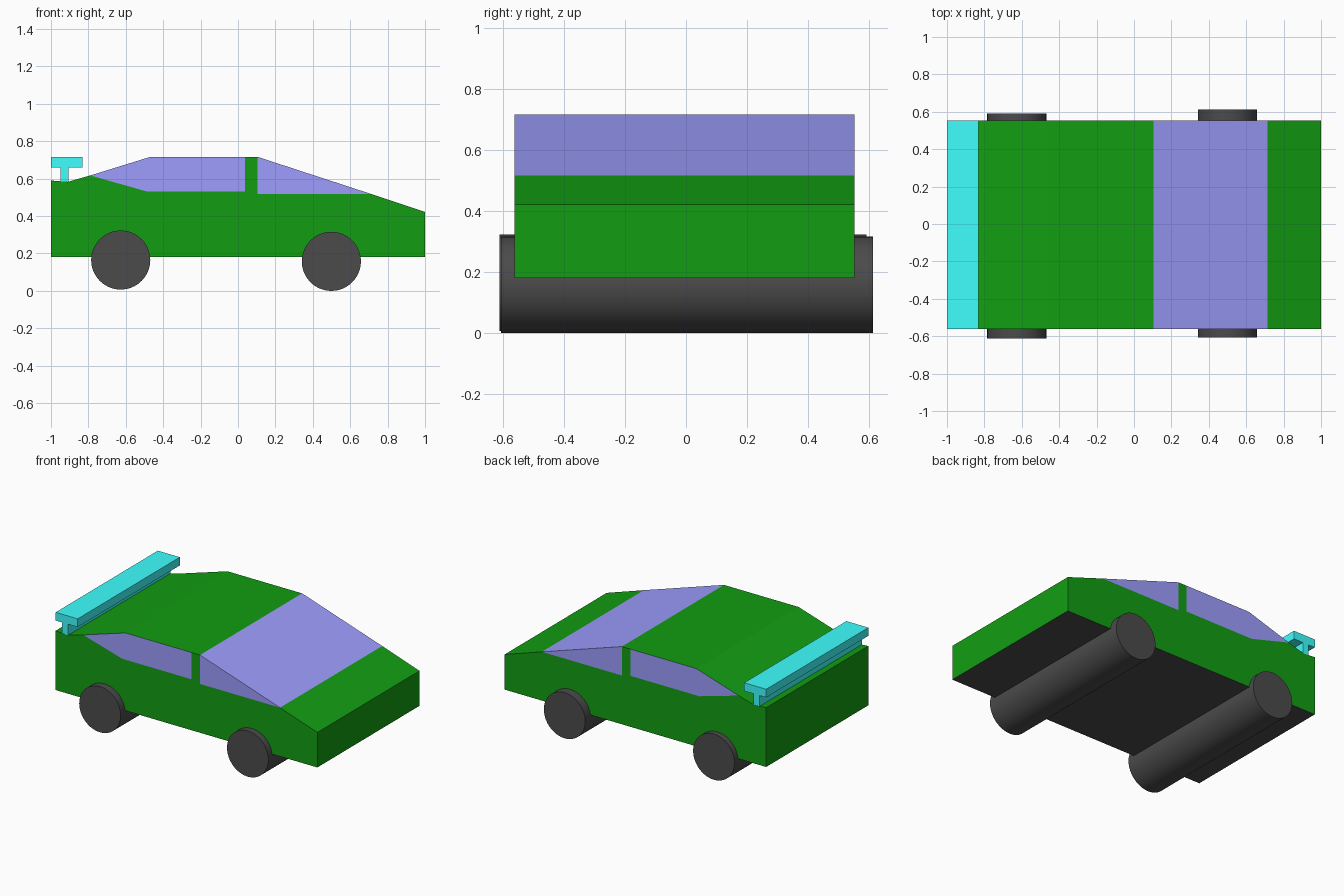
import bpy, bmesh, math

if "Cube" in bpy.data.objects:
    bpy.data.objects.remove(bpy.data.objects["Cube"])


def material(name, r, g, b):
    m = bpy.data.materials.new(name)
    m.diffuse_color = (r, g, b, 1)
    m.use_nodes = True
    m.node_tree.nodes["Principled BSDF"].inputs["Base Color"].default_value = m.diffuse_color
    return m


GREEN = material("green_paint", 0.006, 0.34, 0.006)
GLASS = material("tinted_glass", 0.34, 0.34, 1.0)
CYAN = material("cyan_paint", 0.05, 1.0, 1.0)
DARK = material("dark_rubber", 0.07, 0.07, 0.07)
Y0, Y1 = -0.562, 0.553


def shell(name, sides, skin, mats):
    """Side polygons on both flanks, joined across the width by a skin.
    sides: [(points, material index)]; skin: [(start point, material index of next strip)]"""
    bm = bmesh.new()
    cache = {}

    def vert(p, y):
        if (p, y) not in cache:
            cache[(p, y)] = bm.verts.new((p[0], y, p[1]))
        return cache[(p, y)]

    for pts, idx in sides:
        for y in (Y0, Y1):
            bm.faces.new([vert(p, y) for p in pts]).material_index = idx
    for i, (a, idx) in enumerate(skin):
        b = skin[(i + 1) % len(skin)][0]
        f = bm.faces.new([vert(a, Y0), vert(b, Y0), vert(b, Y1), vert(a, Y1)])
        f.material_index = idx
    bmesh.ops.recalc_face_normals(bm, faces=bm.faces)
    me = bpy.data.meshes.new(name)
    bm.to_mesh(me)
    bm.free()
    for m in mats:
        me.materials.append(m)
    ob = bpy.data.objects.new(name, me)
    bpy.context.collection.objects.link(ob)
    return ob


# Car body: outline points in the x-z plane
rear_low, nose_low, nose_top = (-1, 0.18), (1, 0.18), (1, 0.422)
shield_low, shield_top = (0.715, 0.517), (0.103, 0.717)
pillar_low, pillar_top = (0.103, 0.517), (0.037, 0.717)
win_front, win_rear = (0.037, 0.532), (-0.49, 0.532)
roof_rear, win_tip = (-0.467, 0.717), (-0.79, 0.617)
deck, tail = (-0.91, 0.583), (-1, 0.59)

paint, glass, under = 0, 1, 2
shell("car_body",
      [([rear_low, nose_low, nose_top, shield_low, pillar_low, shield_top, pillar_top,
         win_front, win_rear, win_tip, deck, tail], paint),
       ([shield_low, shield_top, pillar_low], glass),
       ([win_front, pillar_top, roof_rear, win_tip, win_rear], glass)],
      [(rear_low, under), (nose_low, paint), (nose_top, paint), (shield_low, glass),
       (shield_top, paint), (pillar_top, paint), (roof_rear, paint), (win_tip, paint),
       (deck, paint), (tail, paint)],
      [GREEN, GLASS, DARK])

# T-shaped rear spoiler
tee = [(-1, 0.717), (-1, 0.66), (-0.95, 0.66), (-0.95, 0.586), (-0.905, 0.584),
       (-0.905, 0.66), (-0.832, 0.66), (-0.832, 0.717)]
shell("spoiler", [(tee, 0)], [(p, 0) for p in tee], [CYAN])

# Full-width wheel rollers
for name, x, z, ya, yb in (("front_wheels", 0.499, 0.158, -0.607, 0.613),
                           ("rear_wheels", -0.627, 0.165, -0.612, 0.592)):
    bpy.ops.mesh.primitive_cylinder_add(vertices=64, radius=0.158, depth=yb - ya,
                                        location=(x, (ya + yb) / 2, z),
                                        rotation=(math.pi / 2, 0, 0))
    ob = bpy.context.object
    ob.name = name
    ob.data.materials.append(DARK)
    bpy.ops.object.shade_smooth_by_angle()
